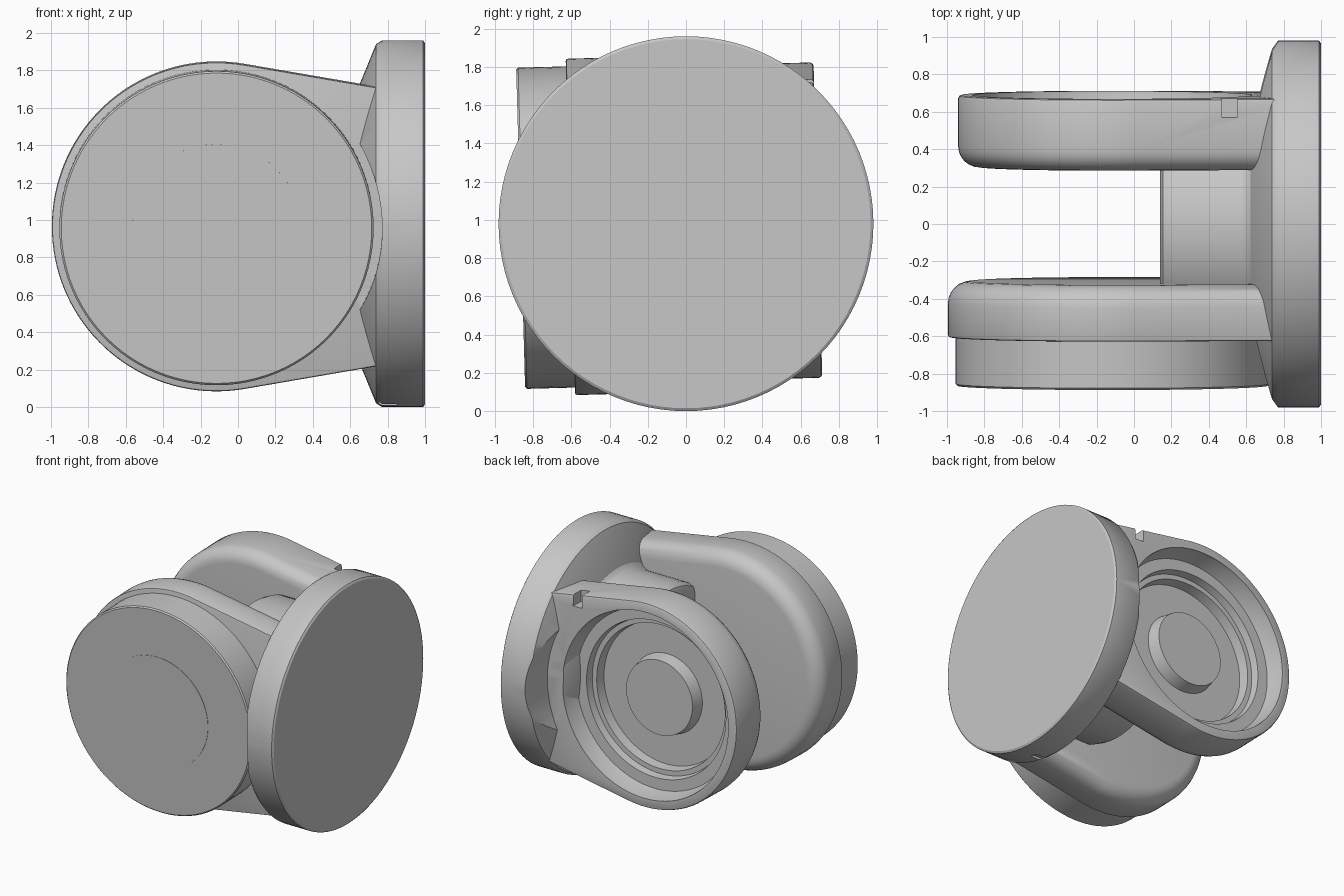
import bpy, bmesh, math
from mathutils import Matrix, Vector

cube = bpy.data.objects.get("Cube")
if cube:
    bpy.data.objects.remove(cube)

MID = 0.98            # height of the flange axis
HUB = -0.115          # x of the pivot axis
ROLL = (Matrix.Translation((0, 0, MID)) @ Matrix.Rotation(math.radians(1.6), 4, 'X'))

grey = bpy.data.materials.new("plain grey")
grey.use_nodes = True
COLOUR = (0.57, 0.57, 0.57, 1)
grey.diffuse_color = COLOUR
grey.node_tree.nodes["Principled BSDF"].inputs["Base Color"].default_value = COLOUR


def finish(name, bm, matrix):
    bmesh.ops.recalc_face_normals(bm, faces=bm.faces)
    bm.transform(matrix)
    mesh = bpy.data.meshes.new(name)
    bm.to_mesh(mesh)
    bm.free()
    mesh.materials.append(grey)
    obj = bpy.data.objects.new(name, mesh)
    bpy.context.collection.objects.link(obj)
    return obj


def lathe(name, profile, axis, matrix, steps=96):
    """Spin (radius, distance) pairs about the x or y axis."""
    bm = bmesh.new()
    rings = []
    for r, d in profile:
        count = 1 if r == 0 else steps
        ring = []
        for i in range(count):
            a = math.tau * i / steps
            u, v = r * math.cos(a), r * math.sin(a)
            ring.append(bm.verts.new((d, u, v) if axis == 'x' else (u, d, v)))
        rings.append(ring)
    for a, b in zip(rings, rings[1:]):
        for i in range(steps):
            j = (i + 1) % steps
            quad = [a[i % len(a)], a[j % len(a)], b[j % len(b)], b[i % len(b)]]
            bm.faces.new(list(dict.fromkeys(quad)))
    return finish(name, bm, matrix)


def prism(name, outline, y_inner, y_outer, matrix, fillet=0, lip=0):
    """Extrude an xz outline along y and round its inner and outer edges."""
    bm = bmesh.new()
    face = bm.faces.new([bm.verts.new((x, y_inner, z)) for x, z in outline])
    new = bmesh.ops.extrude_face_region(bm, geom=[face], use_keep_orig=True)
    verts = [g for g in new["geom"] if isinstance(g, bmesh.types.BMVert)]
    bmesh.ops.translate(bm, verts=verts, vec=(0, y_outer - y_inner, 0))
    bmesh.ops.recalc_face_normals(bm, faces=bm.faces)
    for y, size, segments in ((y_inner, fillet, 6), (y_outer, lip, 2)):
        if size:
            edges = [e for e in bm.edges if all(abs(v.co.y - y) < 1e-5 for v in e.verts)]
            bmesh.ops.bevel(bm, geom=edges, offset=size, segments=segments, profile=0.5,
                            affect='EDGES', clamp_overlap=True)
    return finish(name, bm, matrix)


def cut(obj, cutter):
    mod = obj.modifiers.new("cut", 'BOOLEAN')
    mod.operation = 'DIFFERENCE'
    mod.solver = 'EXACT'
    mod.object = cutter
    bpy.context.view_layer.objects.active = obj
    bpy.ops.object.modifier_apply(modifier=mod.name)
    bpy.data.objects.remove(cutter)


def smooth(obj, angle=32):
    bpy.ops.object.select_all(action='DESELECT')
    obj.select_set(True)
    bpy.context.view_layer.objects.active = obj
    bpy.ops.object.shade_smooth_by_angle(angle=math.radians(angle))


def arm_outline(radius, end_z, end_x=0.88, steps=72):
    """Round head with tangent sides running to the flange."""
    p = Vector((end_x - HUB, end_z))
    start = math.atan2(p.y, p.x) + math.acos(radius / p.length)
    span = math.tau - 2 * start
    points = [(HUB + radius * math.cos(start + span * i / steps),
               radius * math.sin(start + span * i / steps)) for i in range(steps + 1)]
    return points + [(end_x, -end_z), (end_x, end_z)]


def box(name, lo, hi, matrix):
    outline = [(lo[0], lo[2]), (hi[0], lo[2]), (hi[0], hi[2]), (lo[0], hi[2])]
    return prism(name, outline, lo[1], hi[1], matrix)


UPRIGHT = Matrix.Translation((0, 0, MID))
PIVOT = ROLL @ Matrix.Translation((HUB, 0, 0))

# Round flange with a conical inner side
flange = lathe("flange", [(0, 0.57), (0.55, 0.57), (0.96, 0.738), (0.98, 0.77),
                          (0.98, 0.99), (0.965, 1.0), (0, 1.0)], 'x', UPRIGHT)
# Round clearances beside the two arms
for near, far in ((-0.605, -1.2), (0.69, 1.2)):
    cut(flange, lathe("clearance_cutter", [(0, near), (0.886, near), (0.886, far), (0, far)],
                      'y', PIVOT))
cut(flange, box("slot_cutter", (0.75, -0.18, -1.1), (0.85, -0.12, -0.945), UPRIGHT))

# Front arm with its round cap
front_arm = prism("front_arm", arm_outline(0.88, 0.722), -0.305, -0.605, ROLL, 0.12, 0.012)
front_cap = lathe("front_cap", [(0, -0.55), (0.84, -0.55), (0.84, -0.855),
                                (0.83, -0.865), (0, -0.865)], 'y', PIVOT)
cap_disc = lathe("cap_disc", [(0, -0.86), (0.45, -0.86), (0.45, -0.868), (0, -0.868)],
                 'y', PIVOT)

# Back arm with a stepped recess, a raised boss and a rim notch
back_arm = prism("back_arm", arm_outline(0.825, 0.665), 0.305, 0.69, ROLL, 0.11, 0.018)
recess = [(0, 0.8), (0.75, 0.8), (0.75, 0.67), (0.72, 0.55), (0.63, 0.55), (0.62, 0.49),
          (0.58, 0.49), (0.57, 0.41), (0.32, 0.41), (0.3, 0.51), (0, 0.51)]
cut(back_arm, lathe("recess_cutter", recess, 'y', PIVOT))
cut(back_arm, box("notch_cutter", (0.47, 0.59, 0.63), (0.55, 0.8, 0.9), ROLL))

# Round neck between the arms, trimmed flat where it enters them
neck = lathe("neck", [(0, 0.14), (0.58, 0.14), (0.62, 0.155), (0.64, 0.2),
                      (0.64, 0.57), (0.66, 0.61), (0.72, 0.65), (0.72, 0.8), (0, 0.8)],
             'x', ROLL)
for near, far in ((-1, -0.36), (0.36, 1)):
    cut(neck, box("neck_cutter", (0, near, -1), (1, far, 1), ROLL))

for part in (flange, front_arm, front_cap, cap_disc, back_arm, neck):
    smooth(part)
